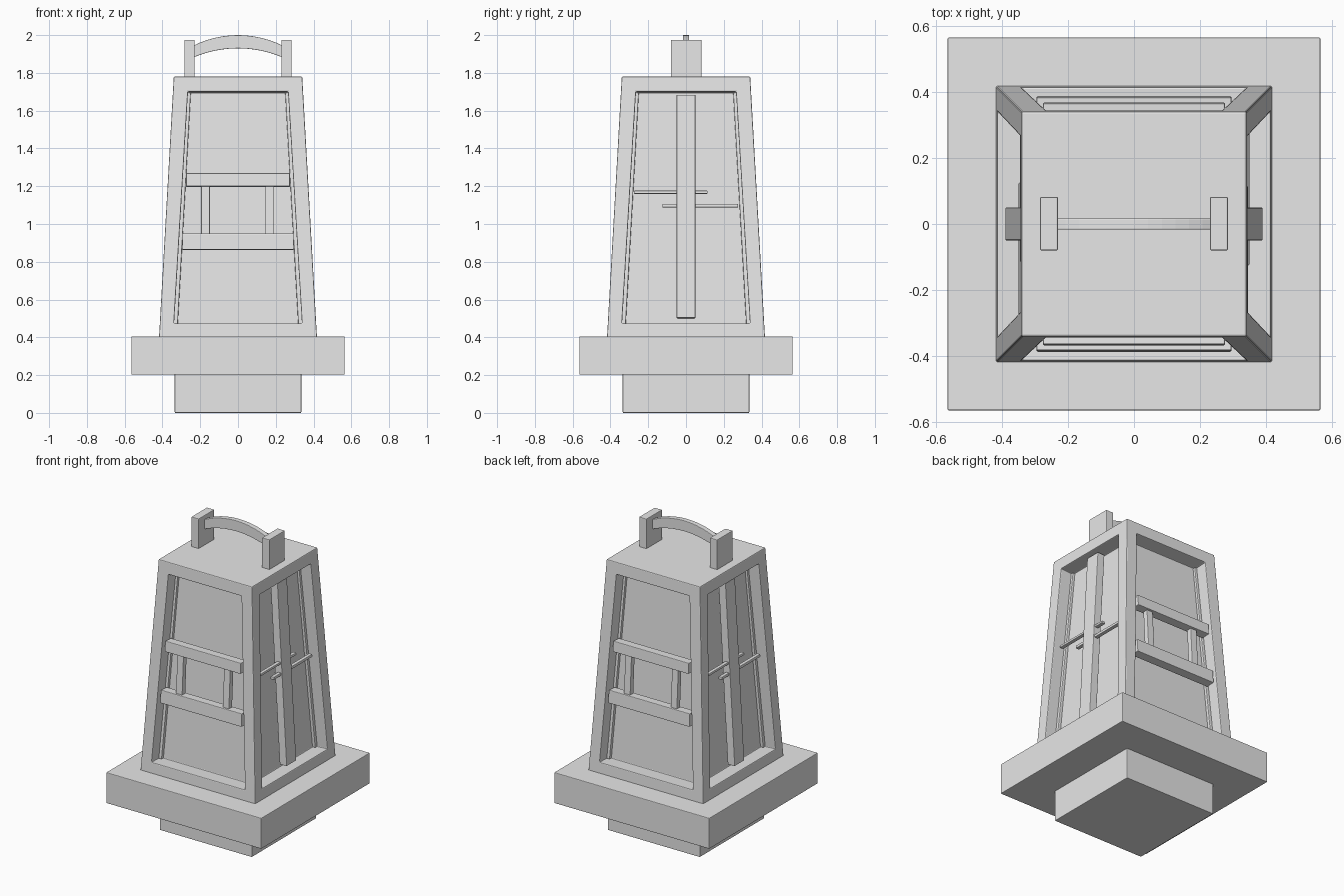
import bpy, bmesh, math
from mathutils import Matrix

cube = bpy.data.objects.get("Cube")
if cube:
    bpy.data.objects.remove(cube, do_unlink=True)

# Single plain grey
grey = bpy.data.materials.new("plain grey")
grey.use_nodes = True
colour = (0.8, 0.8, 0.8, 1)
grey.diffuse_color = colour
grey.node_tree.nodes["Principled BSDF"].inputs["Base Color"].default_value = colour

BASE, TOP = 0.405, 1.78        # body heights
WIDE, NARROW = 0.418, 0.34     # body half widths
LEAN = math.atan((WIDE - NARROW) / (TOP - BASE))


def finish(bm, name, matrix=Matrix(), bevel=0.004):
    bmesh.ops.recalc_face_normals(bm, faces=bm.faces[:])
    mesh = bpy.data.meshes.new(name)
    bm.to_mesh(mesh)
    bm.free()
    mesh.materials.append(grey)
    obj = bpy.data.objects.new(name, mesh)
    obj.matrix_world = matrix
    bpy.context.collection.objects.link(obj)
    mod = obj.modifiers.new("soft edges", "BEVEL")
    mod.width = bevel
    mod.segments = 2
    return obj


def box(name, x, y, z, matrix=Matrix(), bevel=0.004):
    """Box from (low, high) ranges."""
    bm = bmesh.new()
    bmesh.ops.create_cube(bm, size=1)
    for v in bm.verts:
        v.co = [r[0] if c < 0 else r[1] for r, c in zip((x, y, z), v.co)]
    return finish(bm, name, matrix, bevel)


def side_frame(quarter):
    """Leaning wall space: x across, y inward, z up the slope."""
    return (Matrix.Rotation(quarter * math.pi / 2, 4, "Z")
            @ Matrix.Translation((0, -WIDE, BASE))
            @ Matrix.Rotation(-LEAN, 4, "X"))


def slope(low, high):
    return tuple((h - BASE) / math.cos(LEAN) for h in (low, high))


# Foot and base plate
box("foot", (-0.335, 0.335), (-0.335, 0.335), (0, 0.21))
box("base_plate", (-0.564, 0.564), (-0.564, 0.564), (0.203, BASE))

# Tapered body with a recessed panel in each wall
bm = bmesh.new()
bmesh.ops.create_cube(bm, size=2)
for v in bm.verts:
    half = NARROW if v.co.z > 0 else WIDE
    v.co = (v.co.x * half, v.co.y * half, TOP if v.co.z > 0 else BASE - 0.005)
bm.normal_update()
walls = [f for f in bm.faces if abs(f.normal.z) < 0.5]
bmesh.ops.inset_individual(bm, faces=walls, thickness=0.109)
for wall in walls:
    inward = -wall.normal * 0.095
    new = bmesh.ops.extrude_discrete_faces(bm, faces=[wall])["faces"]
    bmesh.ops.translate(bm, verts=new[0].verts[:], vec=inward)
finish(bm, "lantern_body", bevel=0.005)

# Front and back lattice
for side, quarter in (("front", 0), ("back", 2)):
    m = side_frame(quarter)
    box(side + "_upper_bar", (-0.275, 0.275), (0.005, 0.065), slope(1.2, 1.27), m)
    box(side + "_lower_bar", (-0.295, 0.295), (0.005, 0.065), slope(0.865, 0.95), m)
    for label, x in (("right", -0.172), ("left", 0.168)):
        box(f"{side}_{label}_slat", (x - 0.023, x + 0.023), (0.02, 0.055),
            slope(0.93, 1.22), m)

# Left and right upright with two staggered rods
for side, quarter in (("left", 1), ("right", 3)):
    m = side_frame(quarter)
    box(side + "_upright", (-0.05, 0.05), (0.023, 0.075), slope(0.505, 1.685), m)
    box(side + "_upper_rod", (-0.275, 0.115), (0.03, 0.055), slope(1.163, 1.178), m, 0.003)
    box(side + "_lower_rod", (-0.125, 0.275), (0.03, 0.055), slope(1.09, 1.108), m, 0.003)

# Handle posts
for side, x in (("right", -0.257), ("left", 0.257)):
    box(side + "_handle_post", (x - 0.027, x + 0.027), (-0.08, 0.082), (TOP - 0.01, 1.975))

# Arched handle grip
bm = bmesh.new()
steps, reach, rise, thick = 12, 0.245, 0.06, 0.07
radius = (reach ** 2 + rise ** 2) / (2 * rise)
sweep = math.asin(reach / radius)
rings = []
for i in range(steps + 1):
    a = sweep * (2 * i / steps - 1)
    ring = []
    for r, y in ((radius, -0.017), (radius, 0.017),
                 (radius - thick, 0.017), (radius - thick, -0.017)):
        x = reach * math.sin(a) / math.sin(sweep)
        ring.append(bm.verts.new((x, y, 2 - radius + r * math.cos(a))))
    rings.append(ring)
for a, b in zip(rings, rings[1:]):
    for k in range(4):
        bm.faces.new((a[k], a[k - 1], b[k - 1], b[k]))
bm.faces.new(rings[0])
bm.faces.new(rings[-1])
finish(bm, "handle_grip", bevel=0.003)
